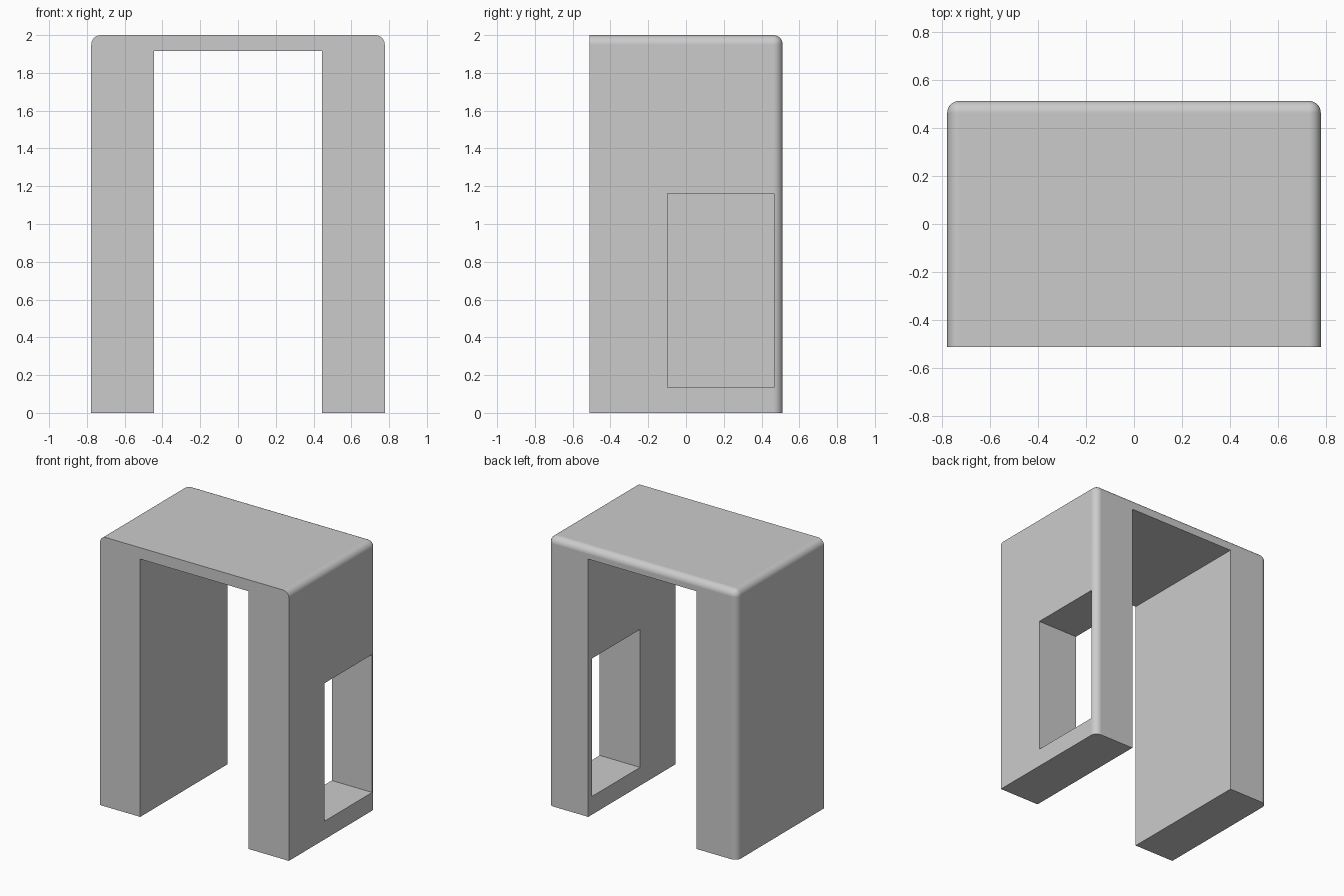
import bpy
import bmesh
import math

if "Cube" in bpy.data.objects:
    bpy.data.objects.remove(bpy.data.objects["Cube"], do_unlink=True)

HALF_W, HALF_D, HEIGHT = 0.777, 0.512, 2.0
DOOR_HALF, DOOR_TOP = 0.445, 1.915
RADIUS = 0.05

# One neutral grey finish
grey = bpy.data.materials.new("matte grey")
grey.use_nodes = True
colour = (0.6, 0.6, 0.6, 1)
grey.diffuse_color = colour
grey.node_tree.nodes["Principled BSDF"].inputs["Base Color"].default_value = colour


def add_object(name, bm):
    mesh = bpy.data.meshes.new(name)
    bmesh.ops.recalc_face_normals(bm, faces=bm.faces)
    bm.to_mesh(mesh)
    bm.free()
    mesh.materials.append(grey)
    obj = bpy.data.objects.new(name, mesh)
    bpy.context.collection.objects.link(obj)
    return obj


# Arch: the front outline drawn as a half and mirrored, then pushed to the back
half = [(HALF_W, HEIGHT), (HALF_W, 0), (DOOR_HALF, 0), (DOOR_HALF, DOOR_TOP)]
outline = half + [(-x, z) for x, z in reversed(half)]
bm = bmesh.new()
face = bm.faces.new([bm.verts.new((x, -HALF_D, z)) for x, z in outline])
pushed = bmesh.ops.extrude_face_region(bm, geom=[face], use_keep_orig=True)
back = [g for g in pushed["geom"] if isinstance(g, bmesh.types.BMVert)]
bmesh.ops.translate(bm, verts=back, vec=(0, 2 * HALF_D, 0))


def on_shell(v):
    return abs(v.co.x) > HALF_W - 0.01 or v.co.z > HEIGHT - 0.01


# Round the outer shoulders and the outer rim of the back
def is_rounded(edge):
    a, b = edge.verts
    if not (on_shell(a) and on_shell(b)):
        return False
    along_depth = abs(a.co.y - b.co.y) > HALF_D
    return (along_depth and a.co.z > 1) or min(a.co.y, b.co.y) > 0


bmesh.ops.bevel(bm, geom=[e for e in bm.edges if is_rounded(e)], offset=RADIUS,
                segments=8, profile=0.5, affect='EDGES')
arch = add_object("arch_body", bm)

# Window through the left wall only
bm = bmesh.new()
bmesh.ops.create_cube(bm, size=1)
bmesh.ops.scale(bm, verts=bm.verts, vec=(0.6, 0.562, 1.025))
bmesh.ops.translate(bm, verts=bm.verts, vec=(0.61, 0.184, 0.648))
cutter = add_object("window_cutter", bm)
cutter.hide_render = True

bpy.ops.object.select_all(action='DESELECT')
bpy.context.view_layer.objects.active = arch
arch.select_set(True)
cut = arch.modifiers.new("window", 'BOOLEAN')
cut.operation = 'DIFFERENCE'
cut.solver = 'EXACT'
cut.object = cutter
bpy.ops.object.modifier_apply(modifier=cut.name)
bpy.data.objects.remove(cutter, do_unlink=True)

# Smooth rounding with flat walls kept flat
bpy.ops.object.shade_smooth_by_angle(angle=math.radians(30))
weighted = arch.modifiers.new("flat walls", 'WEIGHTED_NORMAL')
weighted.keep_sharp = True
